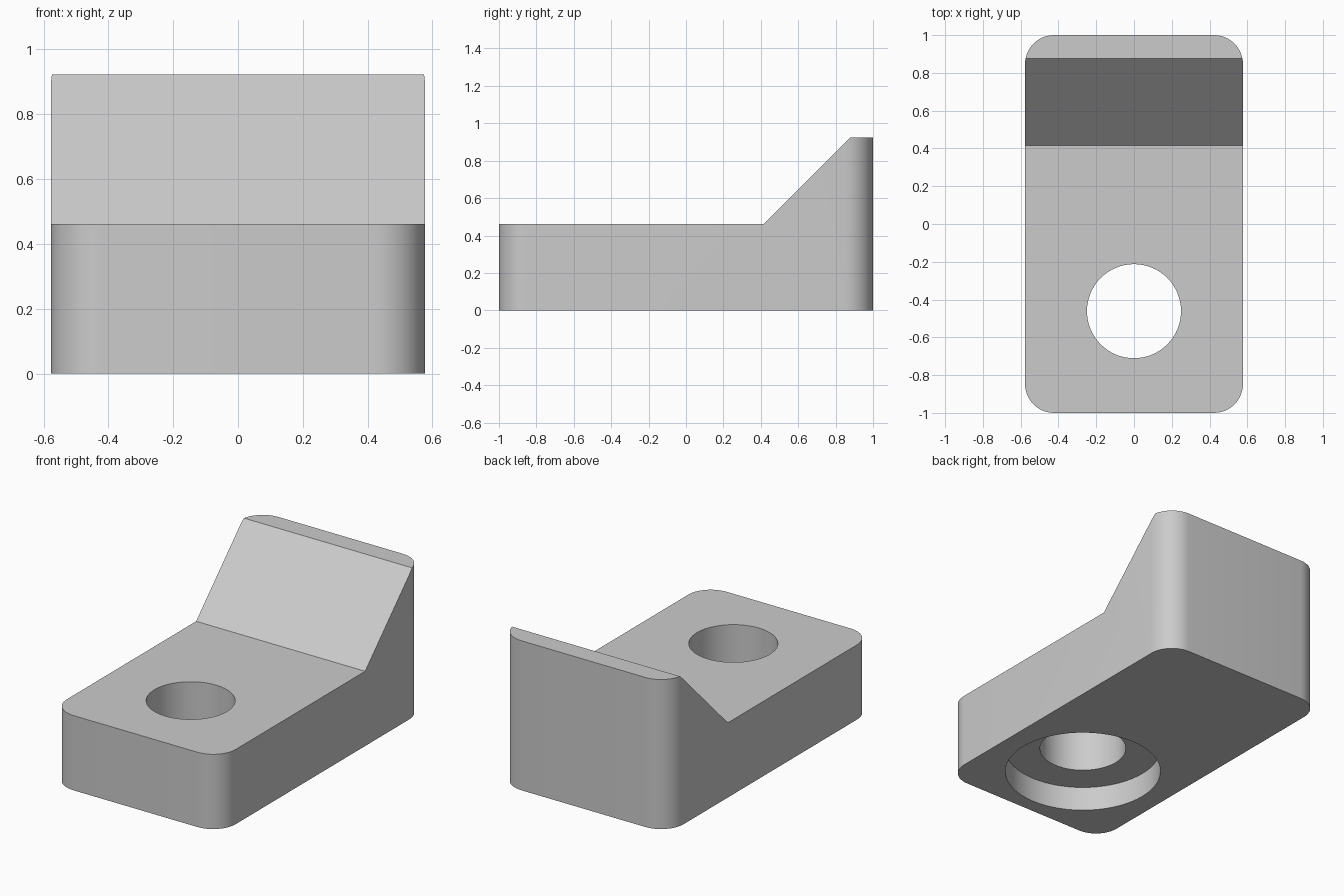
import bpy, bmesh, math
from mathutils import Vector

cube = bpy.data.objects.get("Cube")
if cube:
    bpy.data.objects.remove(cube, do_unlink=True)

HALF_W, HALF_L = 0.577, 1.0
HEIGHT, BASE = 0.923, 0.4615
CORNER = 0.154
HOLE_Y = -0.4615

grey = bpy.data.materials.new("light_grey")
grey.use_nodes = True
colour = (0.6, 0.6, 0.6, 1)
grey.diffuse_color = colour
grey.node_tree.nodes["Principled BSDF"].inputs["Base Color"].default_value = colour


def prism(name, points, direction):
    """Extrude a closed outline along a direction."""
    bm = bmesh.new()
    face = bm.faces.new([bm.verts.new(p) for p in points])
    new = bmesh.ops.extrude_face_region(bm, geom=[face])["geom"]
    moved = [v for v in new if isinstance(v, bmesh.types.BMVert)]
    bmesh.ops.translate(bm, verts=moved, vec=Vector(direction))
    bmesh.ops.recalc_face_normals(bm, faces=bm.faces)
    mesh = bpy.data.meshes.new(name)
    bm.to_mesh(mesh)
    bm.free()
    mesh.materials.append(grey)
    obj = bpy.data.objects.new(name, mesh)
    bpy.context.collection.objects.link(obj)
    return obj


def arc(cx, cy, z, radius, start, sweep, steps):
    return [(cx + radius * math.cos(start + sweep * i / steps),
             cy + radius * math.sin(start + sweep * i / steps), z)
            for i in range(steps + 1)]


# Block with a rounded rectangular plan
outline = []
for i, (sx, sy) in enumerate([(1, 1), (-1, 1), (-1, -1), (1, -1)]):
    outline += arc(sx * (HALF_W - CORNER), sy * (HALF_L - CORNER), 0,
                   CORNER, i * math.pi / 2, math.pi / 2, 12)
block = prism("clamp_block", outline, (0, 0, HEIGHT))

# Cutter that leaves the low base and the sloped step
slope = [(-1.2, BASE), (0.4155, BASE), (0.877, HEIGHT), (0.977, HEIGHT + 0.1), (-1.2, HEIGHT + 0.1)]
cutters = [prism("step_cutter", [(-1, y, z) for y, z in slope], (2, 0, 0))]

# Through hole and the wider recess underneath
for name, radius, top in [("hole_cutter", 0.249, 0.7), ("recess_cutter", 0.45, 0.152)]:
    circle = arc(0, HOLE_Y, -0.1, radius, 0, math.tau, 64)[:-1]
    cutters.append(prism(name, circle, (0, 0, top + 0.1)))

bpy.ops.object.select_all(action="DESELECT")
block.select_set(True)
bpy.context.view_layer.objects.active = block
for cutter in cutters:
    mod = block.modifiers.new(cutter.name, "BOOLEAN")
    mod.operation = "DIFFERENCE"
    mod.solver = "EXACT"
    mod.object = cutter
    bpy.ops.object.modifier_apply(modifier=mod.name)
for cutter in cutters:
    bpy.data.objects.remove(cutter, do_unlink=True)

bpy.ops.object.shade_smooth_by_angle(angle=math.radians(30))
